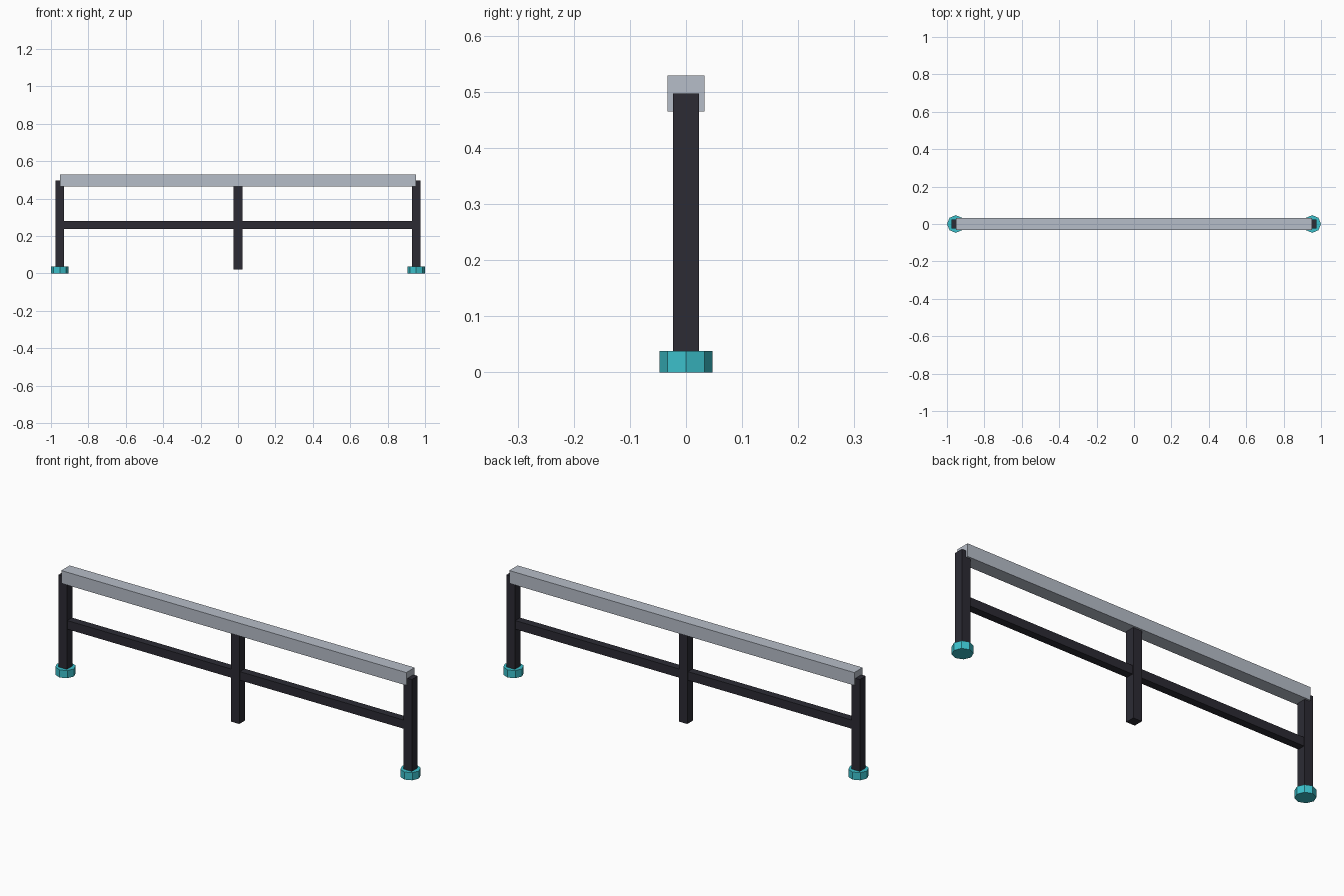
import bpy
import math

cube = bpy.data.objects.get("Cube")
if cube:
    bpy.data.objects.remove(cube, do_unlink=True)


def make_material(name, rgb):
    mat = bpy.data.materials.new(name)
    mat.use_nodes = True
    colour = (*rgb, 1.0)
    mat.diffuse_color = colour
    mat.node_tree.nodes["Principled BSDF"].inputs["Base Color"].default_value = colour
    return mat


def finish(name, mat):
    obj = bpy.context.object
    obj.name = obj.data.name = name
    obj.data.materials.append(mat)
    return obj


def box(name, x, z_low, z_high, width, depth, mat):
    bpy.ops.mesh.primitive_cube_add(size=1, location=(x, 0, (z_low + z_high) / 2))
    obj = finish(name, mat)
    obj.scale = (width, depth, z_high - z_low)
    bpy.ops.object.transform_apply(location=False, rotation=False, scale=True)
    return obj


def foot(name, x, mat):
    bpy.ops.mesh.primitive_cylinder_add(
        vertices=8, radius=FOOT_RADIUS, depth=FOOT_HEIGHT,
        location=(x, 0, FOOT_HEIGHT / 2))
    return finish(name, mat)


pale_grey = make_material("pale grey", (0.47, 0.51, 0.58))
charcoal = make_material("charcoal", (0.025, 0.024, 0.034))
teal = make_material("teal", (0.045, 0.53, 0.60))

FOOT_RADIUS = 0.047
FOOT_HEIGHT = 0.038
POST = 0.047
SPAN = 1 - FOOT_RADIUS  # distance from the middle to each end post

# End posts on octagonal feet
for side, sign in (("left", 1), ("right", -1)):
    box(side + "_post", sign * SPAN, 0.02, 0.497, POST, POST, charcoal)
    foot(side + "_foot", sign * SPAN, teal)

# Middle post, which hangs just above the ground
box("middle_post", 0, 0.02, 0.497, POST, POST, charcoal)

# Horizontal bars
box("cross_bar", 0, 0.237, 0.28, 2 * SPAN, 0.038, charcoal)
box("top_rail", 0, 0.465, 0.529, 2 * SPAN, 0.066, pale_grey)
